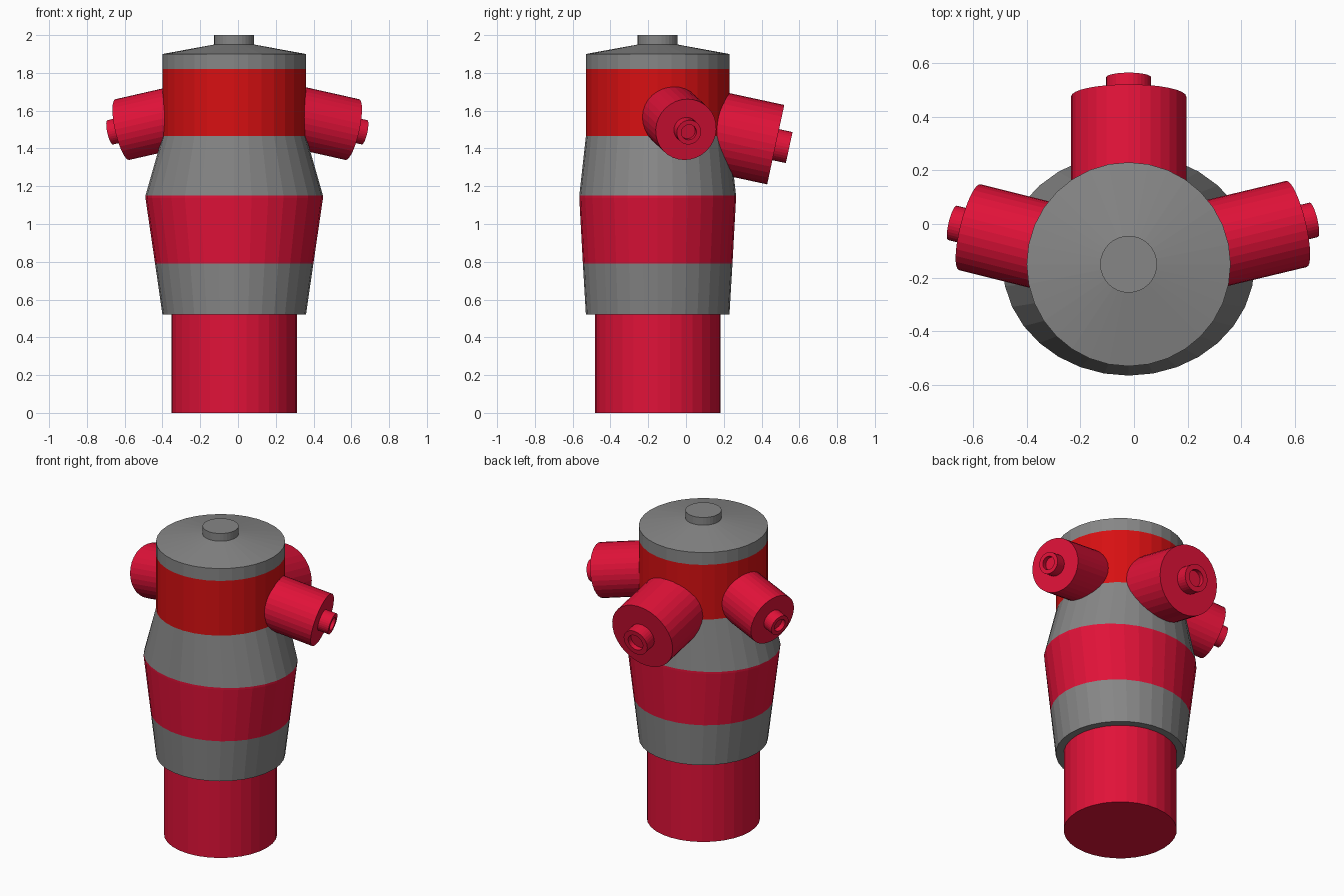
import bpy, bmesh, math
from mathutils import Vector, Matrix

if "Cube" in bpy.data.objects:
    bpy.data.objects.remove(bpy.data.objects["Cube"])

SIDES = 32
CX, CY = -0.02, -0.15


def paint(name, rgb):
    mat = bpy.data.materials.new(name)
    mat.diffuse_color = (*rgb, 1)
    mat.use_nodes = True
    mat.node_tree.nodes["Principled BSDF"].inputs["Base Color"].default_value = mat.diffuse_color
    return mat


crimson = paint("crimson_paint", (0.75, 0.006, 0.04))
red = paint("red_paint", (0.68, 0.005, 0.006))
grey = paint("grey_metal", (0.24, 0.24, 0.24))


def lathe(name, profile, mat, matrix):
    """Revolve (rx, ry, z) rings round z; a zero radius closes the end."""
    bm = bmesh.new()
    rings = []
    for rx, ry, z in profile:
        if rx == 0:
            rings.append([bm.verts.new((0, 0, z))] * SIDES)
        else:
            angles = [2 * math.pi * i / SIDES for i in range(SIDES)]
            rings.append([bm.verts.new((rx * math.cos(a), ry * math.sin(a), z)) for a in angles])
    for lo, hi in zip(rings, rings[1:]):
        for i in range(SIDES):
            j = (i + 1) % SIDES
            bm.faces.new(dict.fromkeys((lo[i], lo[j], hi[j], hi[i])))
    bmesh.ops.recalc_face_normals(bm, faces=bm.faces)
    mesh = bpy.data.meshes.new(name)
    bm.to_mesh(mesh)
    bm.free()
    mesh.materials.append(mat)
    obj = bpy.data.objects.new(name, mesh)
    obj.matrix_world = matrix
    bpy.context.collection.objects.link(obj)
    return obj


def rnd(*pts):
    return [(r, r, z) for r, z in pts]


# Barrel sections, stacked from the ground up
upright = Matrix.Translation((CX, CY, 0))
mid_low = (0.419, 0.396, 0.79)
mid_top = (0.47, 0.415, 1.15)
sections = [
    ("base_pipe", rnd((0, 0), (0.333, 0), (0.333, 0.53)), crimson),
    ("lower_collar", rnd((0, 0.52), (0.38, 0.52)) + [mid_low], grey),
    ("flared_band", [mid_low, (0.47, 0.415, 1.137), mid_top], crimson),
    ("shoulder", [mid_top, (0.38, 0.38, 1.465)], grey),
    ("upper_band", rnd((0.38, 1.465), (0.38, 1.82)), red),
    ("cap", rnd((0.38, 1.82), (0.38, 1.90), (0.106, 1.95), (0.106, 2.0), (0, 2.0)), grey),
]
for name, profile, mat in sections:
    lathe(name, profile, mat, upright)


# Outlets: drooping cylinder with a hollow-ended nut, from the axis to the end face
def outlet(name, start, end, r, nut_r, nut_len):
    axis = Vector(end) - Vector(start)
    n = axis.length
    tip = n + nut_len
    profile = rnd((0, 0.2), (r, 0.2), (r, n), (nut_r, n), (nut_r, tip),
                  (nut_r * 0.62, tip), (nut_r * 0.62, tip - 0.03), (0, tip - 0.03))
    turn = axis.to_track_quat('Z', 'Y').to_matrix().to_4x4()
    lathe(name, profile, crimson, Matrix.Translation(start) @ turn)


outlet("right_outlet", (CX, CY, 1.64), (0.605, 0.0, 1.5), 0.165, 0.066, 0.068)
outlet("left_outlet", (CX, -0.16, 1.635), (-0.612, -0.012, 1.5), 0.165, 0.066, 0.068)
outlet("rear_outlet", (CX, CY, 1.555), (CX, 0.475, 1.42), 0.215, 0.084, 0.073)
